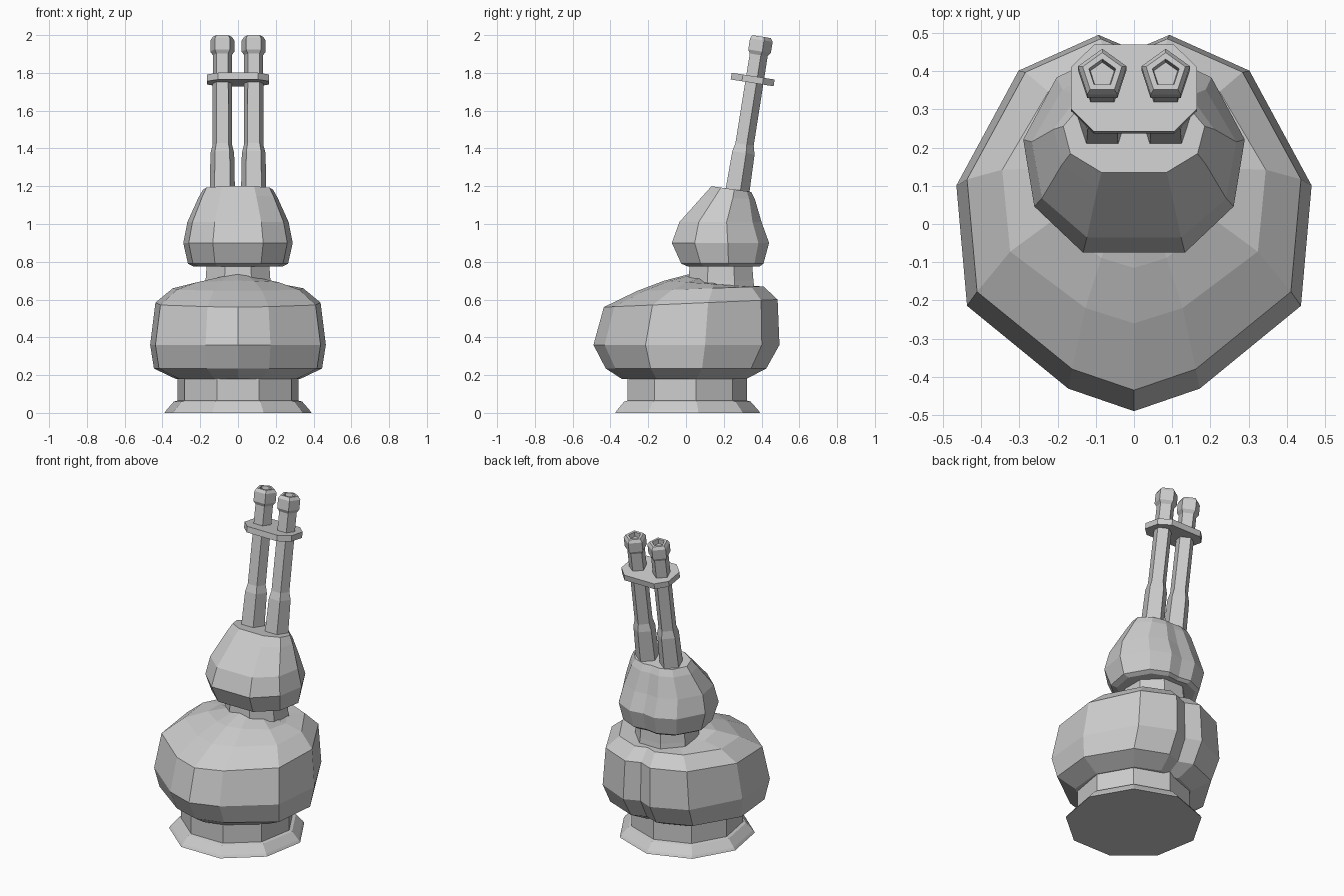
import bpy, bmesh, math
from mathutils import Vector, Matrix

if "Cube" in bpy.data.objects:
    bpy.data.objects.remove(bpy.data.objects["Cube"])


def loft(name, rings, matrix=Matrix()):
    """Skin a stack of equal-length rings and cap both ends."""
    bm = bmesh.new()
    rows = [[bm.verts.new(matrix @ Vector(p)) for p in ring] for ring in rings]
    n = len(rows[0])
    for a, b in zip(rows, rows[1:]):
        for i in range(n):
            j = (i + 1) % n
            bm.faces.new((a[i], a[j], b[j], b[i]))
    bm.faces.new(rows[0][::-1])
    bm.faces.new(rows[-1])
    bmesh.ops.recalc_face_normals(bm, faces=bm.faces)
    mesh = bpy.data.meshes.new(name)
    bm.to_mesh(mesh)
    bm.free()
    ob = bpy.data.objects.new(name, mesh)
    bpy.context.collection.objects.link(ob)
    return ob


def lathe(name, profile, sides, matrix=Matrix(), phase=math.pi / 2):
    """Polygonal turned part from (radius, height) pairs."""
    ang = [phase + 2 * math.pi * i / sides for i in range(sides)]
    return loft(name, [[(r * math.cos(a), r * math.sin(a), z) for a in ang]
                       for r, z in profile], matrix)


def lump(name, columns, levels):
    """Mirrored outline (u, v), fitted per level to
    (half width, front y, back y, front z, back z)."""
    outline = columns + [(-u, v) for u, v in reversed(columns) if u > 0]
    rings = []
    for w, yf, yb, zf, zb in levels:
        rings.append([(u * w, yf + (yb - yf) * (v + 1) / 2,
                       zf + (zb - zf) * (v + 1) / 2) for u, v in outline])
    return loft(name, rings)


# Flared nine-sided plinth
lathe("base", [(.395, 0), (.385, .015), (.345, .06), (.326, .065), (.326, .2)],
      9, Matrix.Translation((0, -.003, 0)))

# Bulging body with a cleft at the back
lump("body",
     [(0, -1), (.37, -.88), (.94, -.44), (1, .2), (.65, .81), (.2, 1), (0, .92)],
     [(.33, -.34, .32, .18, .18),
      (.445, -.425, .425, .235, .235),
      (.465, -.49, .495, .36, .36),
      (.437, -.435, .485, .56, .60),
      (.345, -.26, .41, .645, .67),
      (.23, -.115, .32, .70, .67),
      (.12, .02, .24, .735, .66)])

# Neck
lathe("neck", [(.2, .6), (.186, .7), (.178, .80)], 8,
      Matrix.Translation((0, .185, 0)), math.pi / 8)

# Head, tapering to a sloped top
lump("head",
     [(0, -1), (.46, -1), (.9, -.53), (1, .15), (.7, .78), (.3, 1), (0, .95)],
     [(.235, .01, .39, .775, .775),
      (.265, -.025, .41, .79, .79),
      (.29, -.075, .44, .90, .90),
      (.268, -.035, .40, 1.01, 1.01),
      (.21, .09, .365, 1.15, 1.13),
      (.185, .135, .345, 1.2, 1.17)])

# Twin five-sided barrels leaning back
lean = Matrix.Rotation(math.radians(-9), 4, 'X')
for side, x in (("left", -.083), ("right", .083)):
    lathe("barrel_" + side,
          [(.074, -.05), (.070, .02), (.066, .21), (.054, .255), (.053, .735),
           (.067, .755), (.067, .815), (.054, .833), (.037, .833), (.033, .805)],
          5, Matrix.Translation((x, .265, 1.17)) @ lean)

# Clamp plate joining the barrels
half = [(.105, -.115), (.165, -.055), (.165, .055), (.105, .115)]
plate = half + [(-x, y) for x, y in reversed(half)]
loft("barrel_clamp", [[(x, y, z) for x, y in plate] for z in (-.018, .018)],
     Matrix.Translation((0, .353, 1.765)) @ lean)
